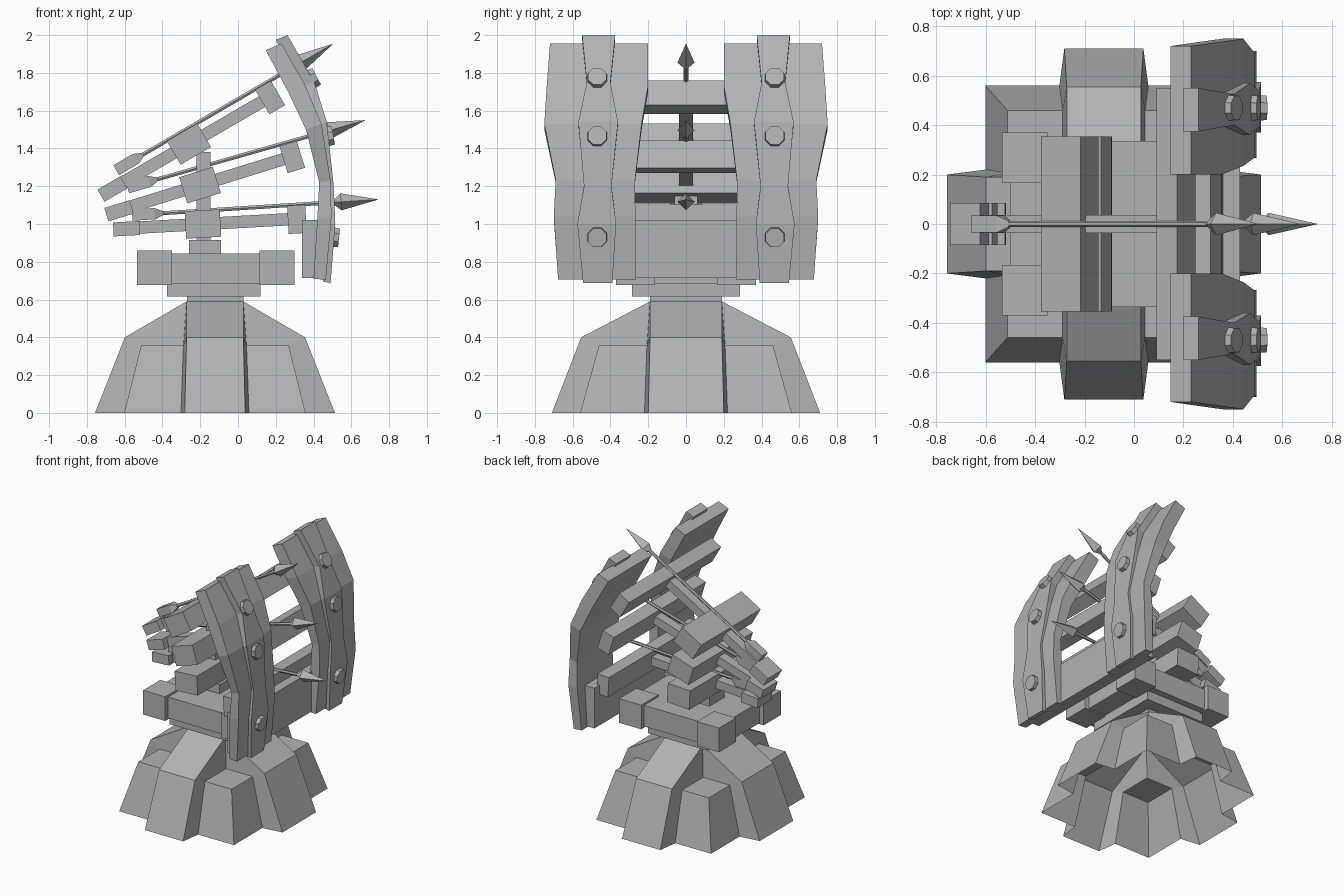
import bpy, bmesh
from math import radians, pi
from mathutils import Matrix, Vector

if "Cube" in bpy.data.objects:
    bpy.data.objects.remove(bpy.data.objects["Cube"])

grey = bpy.data.materials.new("plain grey")
grey.use_nodes = True
GREY = (0.45, 0.45, 0.45, 1)
grey.diffuse_color = GREY
grey.node_tree.nodes["Principled BSDF"].inputs["Base Color"].default_value = GREY


def finish(name, bm, matrix=None, mirror=None):
    bmesh.ops.recalc_face_normals(bm, faces=bm.faces)
    mesh = bpy.data.meshes.new(name)
    bm.to_mesh(mesh)
    bm.free()
    mesh.materials.append(grey)
    ob = bpy.data.objects.new(name, mesh)
    bpy.context.collection.objects.link(ob)
    if matrix:
        ob.matrix_world = matrix
    if mirror:
        mod = ob.modifiers.new("mirror", 'MIRROR')
        mod.use_axis = mirror
        mod.merge_threshold = 0.0005
    return ob


def box(name, x, y, z, matrix=None, mirror=None):
    """Box from (low, high) ranges."""
    bm = bmesh.new()
    mid = Vector([(r[0] + r[1]) / 2 for r in (x, y, z)])
    size = [r[1] - r[0] for r in (x, y, z)]
    bmesh.ops.create_cube(bm, size=1, matrix=Matrix.Translation(mid) @ Matrix.Diagonal((*size, 1)))
    return finish(name, bm, matrix, mirror)


def loft(name, rings, matrix=None, mirror=None):
    """Closed skin through rings of points."""
    bm = bmesh.new()
    loops = [[bm.verts.new(p) for p in ring] for ring in rings]
    n = len(loops[0])
    for a, b in zip(loops, loops[1:]):
        for i in range(n):
            j = (i + 1) % n
            bm.faces.new((a[i], a[j], b[j], b[i]))
    bm.faces.new(loops[0])
    bm.faces.new(loops[-1])
    return finish(name, bm, matrix, mirror)


def cone(name, r1, r2, depth, sides, matrix):
    bm = bmesh.new()
    bmesh.ops.create_cone(bm, cap_ends=True, segments=sides, radius1=r1, radius2=r2, depth=depth)
    return finish(name, bm, matrix)


# Hollow pedestal: one quadrant with two half buttresses and a corner block
P = dict(
    xa0=(.635, 0, 0), xa=(.635, .2, 0), xb0=(.477, 0, .4), xb=(.477, .19, .4),
    ya0=(0, .71, 0), ya=(.16, .71, 0), yb0=(0, .555, .4), yb=(.15, .555, .4),
    top=(.15, .19, .59), xt=(.15, 0, .59), yt=(0, .19, .59), mid=(0, 0, .59),
    xd=(.48, .22, 0), xe=(.39, .207, .36), yd=(.18, .56, 0), ye=(.167, .46, .36),
    k=(.48, .56, 0), kt=(.39, .46, .36), f=(.167, .207, .36))
FACES = ("xa0 xa xb xb0", "xb0 xb top xt", "xa xd xe xb", "xb xe f top",
         "ya0 ya yb yb0", "yb0 yb top yt", "ya yd ye yb", "yb ye f top",
         "xd k kt xe", "yd k kt ye", "xe kt ye f", "xt top yt mid")
bm = bmesh.new()
V = {key: bm.verts.new(co) for key, co in P.items()}
for face in FACES:
    bm.faces.new([V[key] for key in face.split()])
finish("pedestal", bm, Matrix.Translation((-.122, 0, 0)), (True, True, False))

# Turntable with four corner blocks
box("neck", (-.27, .03), (-.19, .19), (.58, .63))
box("turntable_plate", (-.375, .12), (-.285, .285), (.615, .685))
box("turntable_slab", (-.5, .265), (-.335, .335), (.685, .845))
for x0 in (-.535, .115):
    box("corner_block", (x0, x0 + .185), (.165, .37), (.677, .86), mirror=(False, True, False))
box("post_base", (-.26, -.09), (-.09, .09), (.84, .915))
box("post", (-.22, -.145), (-.06, .06), (.9, 1.38))

# Three stacked launchers: tail centre, crossbar centre, clamp distance
launchers = (((-.665, 1.185), (.17, 1.67), .47),
             ((-.63, 1.07), (.287, 1.355), .45),
             ((-.59, .975), (.312, 1.025), .405))
for tail, head, clamp in launchers:
    d = Vector((head[0] - tail[0], 0, head[1] - tail[1]))
    length = d.length
    m = Matrix.Translation((tail[0], 0, tail[1])) @ d.to_track_quat('X', 'Z').to_matrix().to_4x4()
    box("tail_block", (-.07, .07), (-.085, .085), (-.037, .037), m)
    box("stock", (.05, length), (-.037, .037), (-.03, .035), m)
    box("clamp", (clamp - .093, clamp + .093), (-.355, .355), (-.07, .075), m)
    box("crossbar", (length - .048, length + .048), (-.55, .55), (-.075, .075), m)

# Arrows: flight start and tip
arrows = (((-.645, 1.285), (.505, 1.955)),
          ((-.585, 1.192), (.675, 1.55)),
          ((-.56, 1.047), (.745, 1.13)))
for start, tip in arrows:
    d = Vector((tip[0] - start[0], 0, tip[1] - start[1]))
    length = d.length
    rot = d.to_track_quat('X', 'Z').to_matrix().to_4x4()
    m = Matrix.Translation((start[0], 0, start[1])) @ rot
    rings = [[(x, y * w, z * h) for y, z in ((-1, -1), (1, -1), (1, 1), (-1, 1))]
             for x, w, h in ((0, .035, .03), (.12, .035, .03), (.165, .012, .01))]
    loft("flight", rings, m)
    along = Matrix.Rotation(pi / 2, 4, 'Y')
    cone("shaft", .012, .012, length - .3, 6, m @ Matrix.Translation((length / 2, 0, 0)) @ along)
    cone("arrow_head", .045, 0, .2, 4, m @ Matrix.Translation((length - .1, 0, 0)) @ along)
    cone("arrow_head_back", .012, .045, .04, 4, m @ Matrix.Translation((length - .22, 0, 0)) @ along)


def panel(name, stations):
    """Curved panel: inner x,z, outer x,z, near and far y per station."""
    rings = [[(xi, y0, zi), (xo, y0, zo), (xo, y1, zo), (xi, y1, zi)]
             for xi, zi, xo, zo, y0, y1 in stations]
    loft(name, rings, mirror=(False, True, False))


# Curved shields with a raised strap
panel("shield", (
    (.147, 1.92, .23, 1.955, .2, .72),
    (.265, 1.7, .355, 1.735, .2, .737),
    (.36, 1.5, .442, 1.53, .235, .75),
    (.43, 1.22, .49, 1.23, .27, .69),
    (.42, 1.03, .495, 1.04, .268, .70),
    (.40, .71, .465, .705, .265, .677)))
panel("strap", (
    (.2, 1.975, .262, 2.0, .375, .55),
    (.33, 1.73, .405, 1.75, .4, .525),
    (.42, 1.52, .47, 1.54, .36, .57),
    (.47, 1.21, .507, 1.2, .395, .54),
    (.47, 1.0, .515, 1.0, .37, .575),
    (.45, .695, .49, .688, .39, .545)))
box("lower_plate", (.34, .43), (-.61, .61), (.715, 1.02))

# Bolts on the straps
for x, z, tilt in ((.394, 1.77, 28), (.48, 1.465, 10), (.51, .93, -6)):
    for side in (-1, 1):
        turn = Matrix.Rotation(radians(90 - tilt), 4, 'Y') @ Matrix.Rotation(pi / 8, 4, 'Z')
        cone("bolt", .058, .053, .05, 8, Matrix.Translation((x, side * .47, z)) @ turn)
